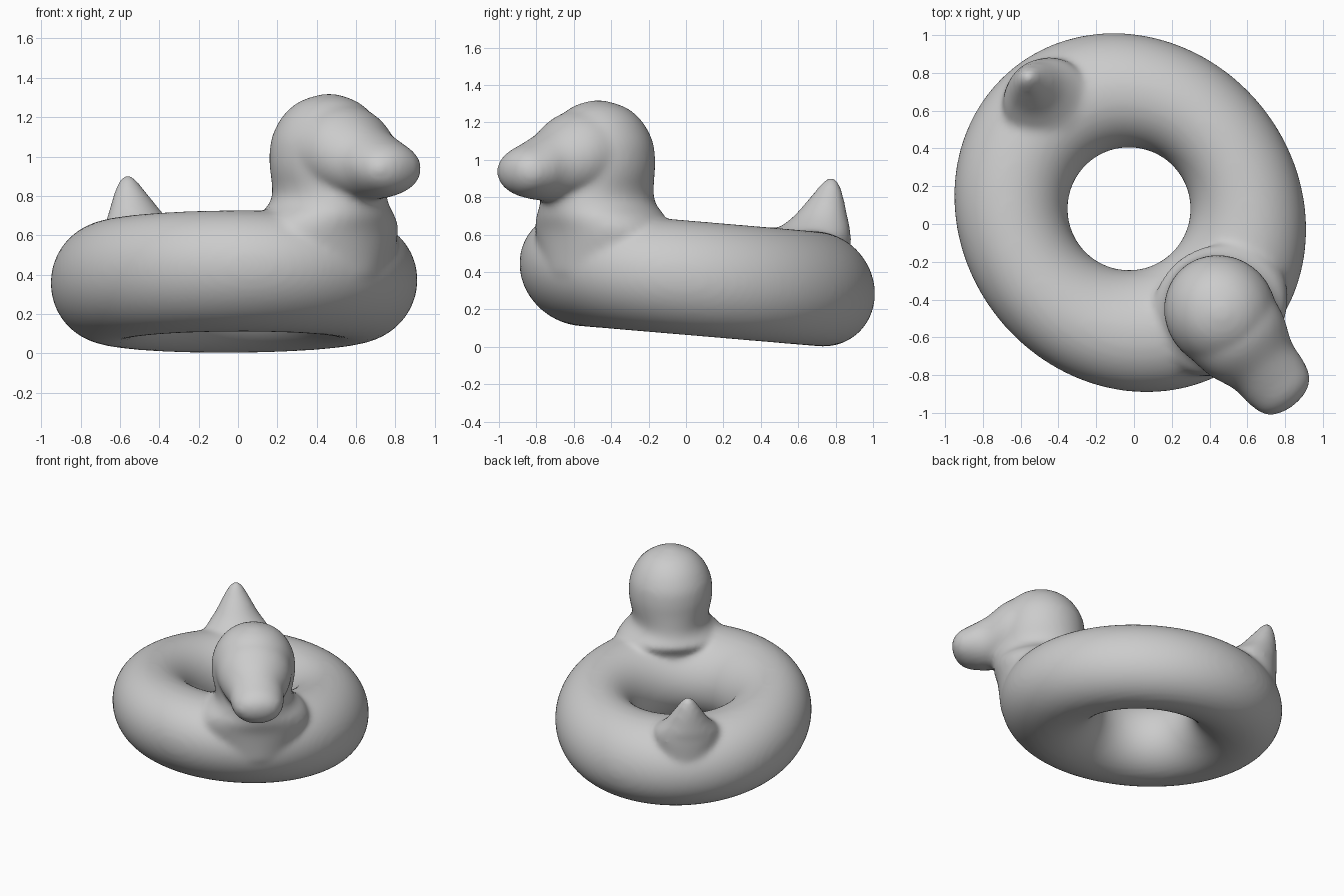
import bpy, bmesh
from math import cos, sin, tau
from mathutils import Vector

if "Cube" in bpy.data.objects:
    bpy.data.objects.remove(bpy.data.objects["Cube"])

FWD = Vector((0.63, -0.777, 0))      # direction the bird faces
SIDE = Vector((0.777, 0.63, 0))
MID = Vector((-0.02, 0.06, 0))
N = 64
bm = bmesh.new()


def place(u, v, z):
    return MID + FWD * u + SIDE * v + Vector((0, 0, z))


def skin(loops, closed=False):
    """Join matching vertex loops with quads, capping or closing the ends."""
    rows = [[bm.verts.new(p) for p in loop] for loop in loops]
    count = len(rows)
    for i in range(count if closed else count - 1):
        a, b = rows[i], rows[(i + 1) % count]
        for j in range(len(a)):
            k = (j + 1) % len(a)
            bm.faces.new((a[j], a[k], b[k], b[j]))
    if not closed:
        bm.faces.new(rows[0][::-1])
        bm.faces.new(rows[-1])


def smooth_rows(rows, steps=5):
    """Catmull-Rom interpolation through rows of section values."""
    pts = [Vector(r) for r in rows]
    pts = [pts[0]] + pts + [pts[-1]]
    out = []
    for p0, p1, p2, p3 in zip(pts, pts[1:], pts[2:], pts[3:]):
        for s in range(steps):
            t = s / steps
            out.append(0.5 * (2 * p1 + (p2 - p0) * t
                              + (2 * p0 - 5 * p1 + 4 * p2 - p3) * t * t
                              + (3 * p1 - p0 - 3 * p2 + p3) * t ** 3))
    return out + [pts[-1]]


def upright(rows, v):
    """Rows: height, forward position, half length, half width."""
    skin([[place(u + a * cos(tau * i / N), v + b * sin(tau * i / N), z)
           for i in range(N)] for z, u, a, b in smooth_rows(rows)])


def forward(rows, v):
    """Rows: forward position, height, half height, half width."""
    skin([[place(u, v + w * cos(tau * i / N), z + h * sin(tau * i / N))
           for i in range(N)] for u, z, h, w in smooth_rows(rows)])


# Swim ring: round hole, slightly long outline, gently tilted
ring = []
for i in range(128):
    t = tau * i / 128
    inner = Vector((-0.02 + 0.325 * cos(t), 0.008 + 0.325 * sin(t)))
    outer = Vector((0.985 * cos(t), 0.895 * sin(t)))
    loop = []
    for j in range(N):
        f = tau * j / N
        uv = inner.lerp(outer, 0.5 + 0.5 * cos(f))
        p = place(uv.x, uv.y, 0.365 + 0.307 * sin(f))
        p.z -= 0.085 * (p.y - MID.y)
        loop.append(p)
    ring.append(loop)
skin(ring, closed=True)

# Neck and head
upright([(0.40, 0.66, 0.33, 0.33), (0.60, 0.70, 0.31, 0.39),
         (0.69, 0.695, 0.34, 0.36), (0.74, 0.71, 0.33, 0.305),
         (0.79, 0.72, 0.325, 0.27), (0.85, 0.715, 0.315, 0.27),
         (0.92, 0.71, 0.308, 0.285), (1.0, 0.707, 0.305, 0.292),
         (1.1, 0.707, 0.29, 0.28), (1.2, 0.71, 0.24, 0.232),
         (1.27, 0.71, 0.165, 0.16), (1.305, 0.715, 0.085, 0.08),
         (1.319, 0.715, 0.02, 0.02)], 0.04)

# Beak
forward([(0.72, 1.03, 0.26, 0.28), (0.92, 1.015, 0.235, 0.255),
         (1.07, 0.967, 0.187, 0.197), (1.18, 0.945, 0.152, 0.185),
         (1.27, 0.938, 0.117, 0.16), (1.32, 0.94, 0.068, 0.1),
         (1.338, 0.943, 0.015, 0.02)], 0.035)

# Tail
upright([(0.35, -0.79, 0.16, 0.19), (0.55, -0.76, 0.2, 0.23),
         (0.61, -0.755, 0.205, 0.225), (0.64, -0.785, 0.18, 0.2),
         (0.70, -0.825, 0.137, 0.152), (0.78, -0.86, 0.097, 0.105),
         (0.85, -0.885, 0.06, 0.065), (0.89, -0.895, 0.035, 0.037),
         (0.908, -0.9, 0.01, 0.01)], 0.03)

# Fuse the parts into one soft inflated skin
bmesh.ops.recalc_face_normals(bm, faces=bm.faces)
mesh = bpy.data.meshes.new("bird_swim_ring")
bm.to_mesh(mesh)
bm.free()
obj = bpy.data.objects.new("bird_swim_ring", mesh)
bpy.context.collection.objects.link(obj)
remesh = obj.modifiers.new("fuse", 'REMESH')
remesh.mode = 'VOXEL'
remesh.voxel_size = 0.018
remesh.use_smooth_shade = True
soft = obj.modifiers.new("soften", 'SMOOTH')
soft.factor = 0.5
soft.iterations = 14
